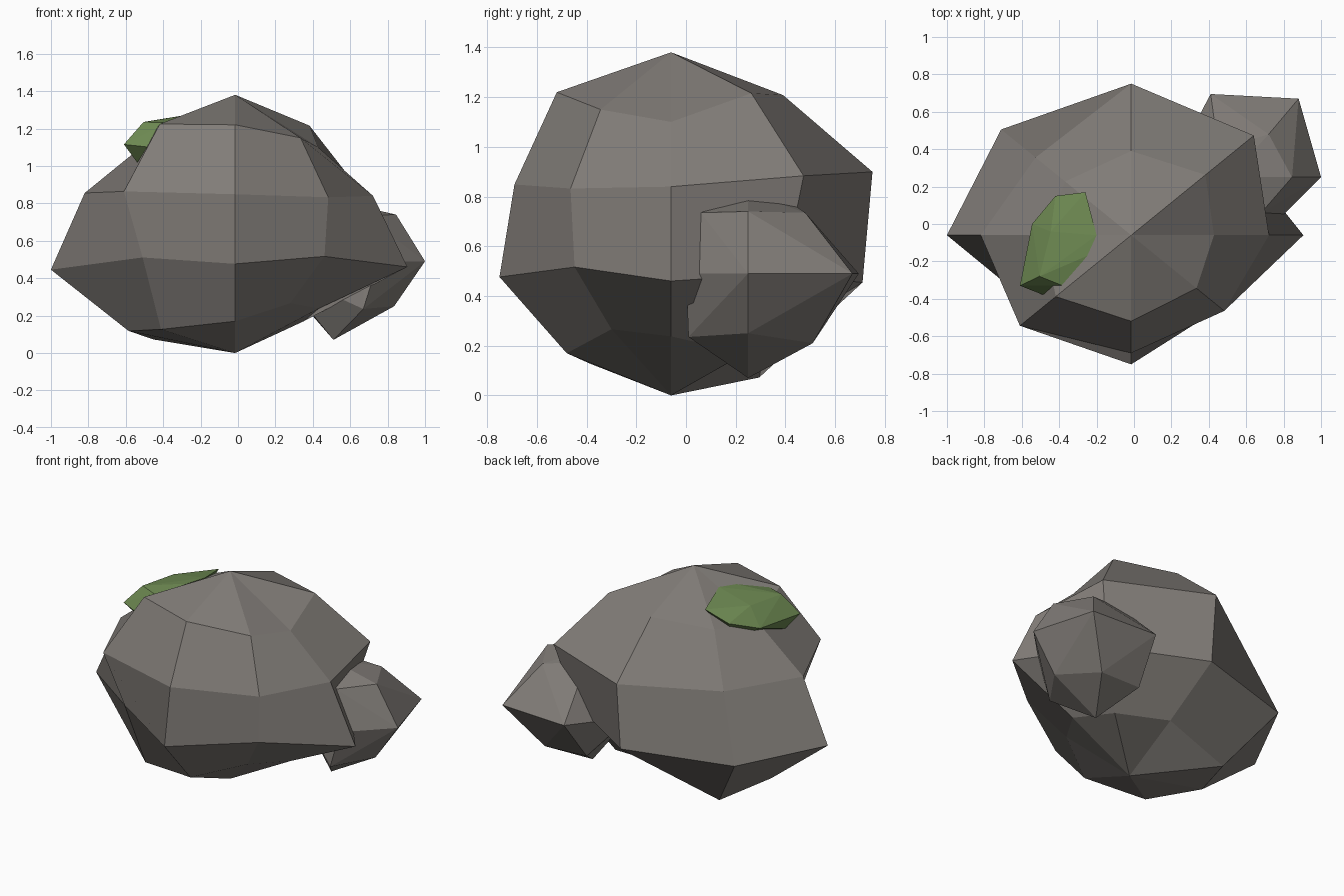
import bpy, bmesh
from math import sin, cos, pi
from mathutils import Vector

cube = bpy.data.objects.get("Cube")
if cube:
    bpy.data.objects.remove(cube)


def material(name, colour):
    m = bpy.data.materials.new(name)
    m.use_nodes = True
    m.diffuse_color = (*colour, 1)
    m.node_tree.nodes["Principled BSDF"].inputs["Base Color"].default_value = (*colour, 1)
    return m


def finish(bm, name, mat):
    bmesh.ops.recalc_face_normals(bm, faces=bm.faces)
    mesh = bpy.data.meshes.new(name)
    bm.to_mesh(mesh)
    bm.free()
    mesh.materials.append(mat)
    obj = bpy.data.objects.new(name, mesh)
    bpy.context.collection.objects.link(obj)
    return obj


def lumpy_ball(name, mat, centre, scale, top, rings, bottom):
    """Squashed ball whose corners are pushed in and out by a radius each."""
    bm = bmesh.new()

    def corner(radius, polar, turn):
        d = Vector((sin(polar) * cos(turn), sin(polar) * sin(turn), cos(polar)))
        return bm.verts.new(Vector(centre) + radius * d * Vector(scale))

    n = len(rings[0])
    loops = [[corner(r, pi * (i + 1) / (len(rings) + 1), 2 * pi * j / n)
              for j, r in enumerate(ring)] for i, ring in enumerate(rings)]
    north, south = corner(top, 0, 0), corner(bottom, pi, 0)
    for j in range(n):
        k = (j + 1) % n
        bm.faces.new((north, loops[0][j], loops[0][k]))
        bm.faces.new((south, loops[-1][k], loops[-1][j]))
        for a, b in zip(loops, loops[1:]):
            bm.faces.new((a[j], b[j], b[k], a[k]))
    return finish(bm, name, mat)


def faceted_lump(name, mat, corners):
    bm = bmesh.new()
    for c in corners:
        bm.verts.new(c)
    bmesh.ops.convex_hull(bm, input=bm.verts)
    bmesh.ops.dissolve_limit(bm, angle_limit=0.05, verts=bm.verts, edges=bm.edges)
    return finish(bm, name, mat)


stone = material("warm grey stone", (0.22, 0.203, 0.187))
moss = material("moss green", (0.15, 0.245, 0.082))

# Large boulder: corner radii run anticlockwise from +x, upper ring first
lumpy_ball("large_rock", stone, (-0.015, -0.06, 0.671), (1, 0.813, 0.705), 1.006, [
    (0.753, 0.955, 0.942, 0.85, 0.80, 0.97, 0.962, 0.84),
    (0.775, 0.975, 1.048, 0.76, 0.846, 0.885, 0.815, 0.74),
    (0.968, 0.83, 0.996, 1.034, 1.036, 0.736, 0.893, 0.71),
    (0.76, 0.88, 0.80, 1.05, 0.97, 0.955, 0.879, 0.71),
], 0.952)

# Small boulder leaning on the left rear side
faceted_lump("small_rock", stone, [
    (0.51, 0.25, 0.815), (0.51, 0.25, 0.07),
    (0.845, 0.25, 0.74), (0.72, 0.48, 0.735), (0.45, 0.40, 0.79), (0.68, 0.06, 0.735),
    (1.0, 0.25, 0.49), (0.88, 0.67, 0.49), (0.41, 0.695, 0.49), (0.75, 0.0, 0.49),
    (0.835, 0.25, 0.25), (0.68, 0.51, 0.21), (0.38, 0.50, 0.22), (0.67, 0.01, 0.235),
    (0.2, 0.3, 0.45),
])

# Moss cushion on the upper right side
faceted_lump("moss_patch", moss, [
    (-0.26, 0.17, 1.24), (-0.42, 0.15, 1.18), (-0.545, 0.0, 1.125),
    (-0.61, -0.33, 1.115), (-0.47, -0.385, 1.10), (-0.505, -0.28, 1.235),
    (-0.445, -0.04, 1.235), (-0.38, -0.33, 1.23), (-0.25, -0.17, 1.275),
    (-0.20, -0.06, 1.285), (-0.54, -0.27, 1.02), (-0.33, 0.0, 1.0),
])
